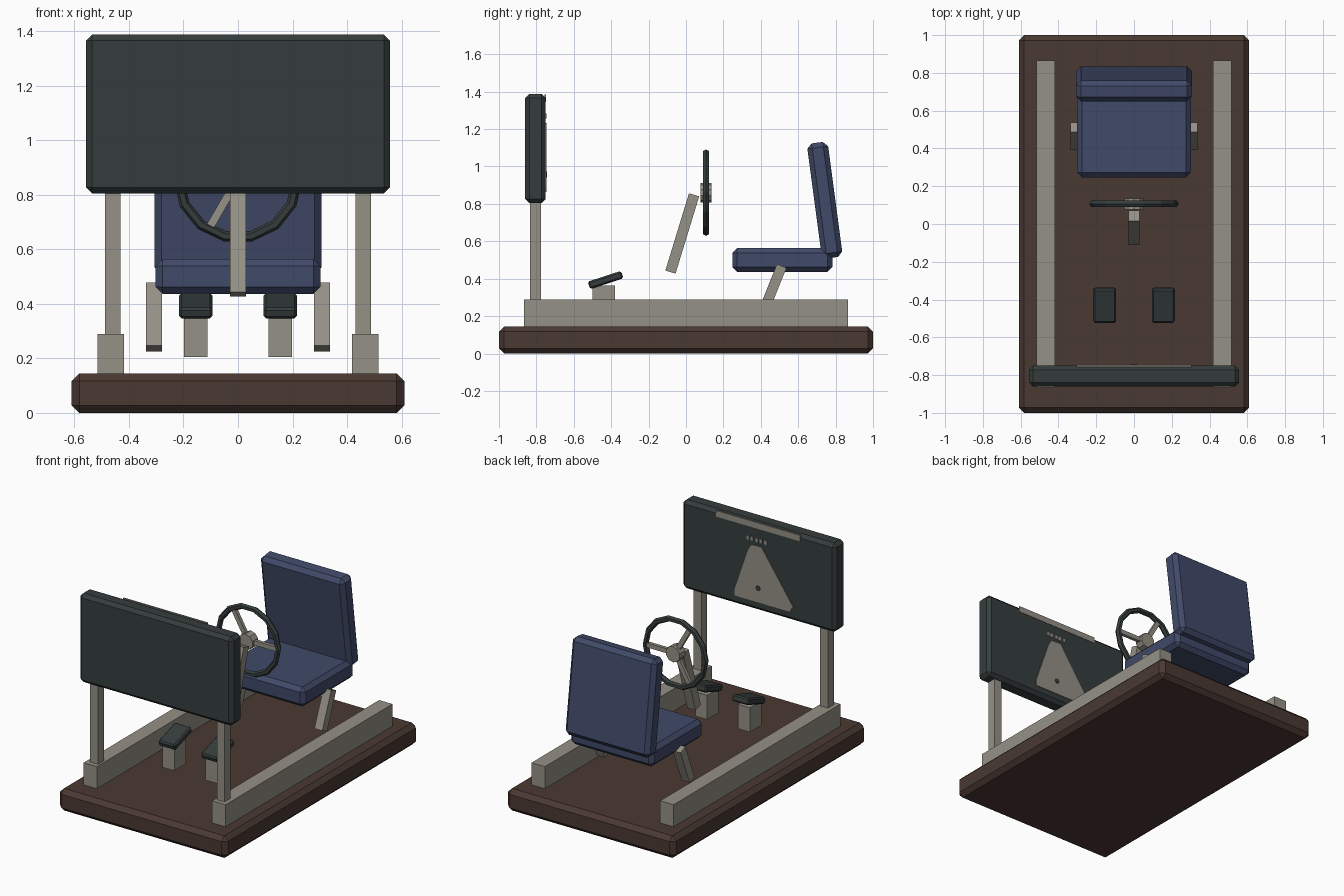
import bpy, bmesh, math
from mathutils import Matrix, Vector

old = bpy.data.objects.get("Cube")
if old:
    bpy.data.objects.remove(old, do_unlink=True)


def material(name, rgb):
    m = bpy.data.materials.new(name)
    m.use_nodes = True
    m.diffuse_color = (*rgb, 1)
    m.node_tree.nodes["Principled BSDF"].inputs["Base Color"].default_value = (*rgb, 1)
    return m


BROWN = material("dark_brown", (0.068, 0.040, 0.032))
GREY = material("warm_grey", (0.300, 0.282, 0.238))
DARK = material("charcoal", (0.036, 0.046, 0.046))
BLUE = material("navy_blue", (0.052, 0.068, 0.140))


def finish(name, bm, mat):
    bmesh.ops.recalc_face_normals(bm, faces=bm.faces)
    mesh = bpy.data.meshes.new(name)
    bm.to_mesh(mesh)
    bm.free()
    mesh.materials.append(mat)
    obj = bpy.data.objects.new(name, mesh)
    bpy.context.collection.objects.link(obj)
    return obj


def box(name, center, size, mat, tilt=0, roll=0, bevel=0):
    """Box tilted about x and rolled about y, in degrees, with chamfered edges."""
    bm = bmesh.new()
    bmesh.ops.create_cube(bm, size=1)
    bmesh.ops.scale(bm, vec=size, verts=bm.verts)
    if bevel:
        bmesh.ops.bevel(bm, geom=bm.edges[:], offset=bevel, segments=1,
                        affect='EDGES', profile=0.5)
    turn = Matrix.Rotation(math.radians(tilt), 4, 'X') @ Matrix.Rotation(math.radians(roll), 4, 'Y')
    bm.transform(Matrix.Translation(center) @ turn)
    return finish(name, bm, mat)


def plate(name, outline, y, thick, mat):
    """Flat plate in the xz plane, extruded towards the back."""
    bm = bmesh.new()
    face = bm.faces.new([bm.verts.new((x, y, z)) for x, z in outline])
    new = bmesh.ops.extrude_face_region(bm, geom=[face])["geom"]
    bmesh.ops.translate(bm, vec=(0, thick, 0),
                        verts=[v for v in new if isinstance(v, bmesh.types.BMVert)])
    return finish(name, bm, mat)


# Platform
box("platform", (0, 0, 0.0725), (1.22, 2, 0.145), BROWN, bevel=0.028)

# Paired parts on both sides
for side, s in (("left", 1), ("right", -1)):
    box(f"{side}_rail", (s * 0.467, 0, 0.2175), (0.097, 1.73, 0.145), GREY)
    box(f"{side}_screen_post", (s * 0.46, -0.805, 0.56), (0.057, 0.06, 0.56), GREY)
    box(f"{side}_seat_bracket", (s * 0.308, 0.465, 0.352), (0.057, 0.055, 0.25), GREY, tilt=-22)
    box(f"{side}_pedal_stem", (s * 0.155, -0.44, 0.285), (0.085, 0.12, 0.16), GREY)
    box(f"{side}_pedal", (s * 0.155, -0.43, 0.393), (0.122, 0.188, 0.042), DARK,
        tilt=18, bevel=0.009)

# Seat
box("seat_cushion", (0, 0.515, 0.5), (0.605, 0.535, 0.128), BLUE, bevel=0.026)
box("seat_back", (0, 0.742, 0.82), (0.612, 0.112, 0.62), BLUE, tilt=7.6, bevel=0.026)

# Screen
box("screen_housing", (0, -0.805, 1.096), (1.114, 0.11, 0.582), DARK, bevel=0.022)

# Display details on the driver's side
box("display_banner", (0, -0.752, 1.365), (0.61, 0.009, 0.04), GREY)
road = [(0.045, 1.23), (-0.025, 1.232), (-0.054, 1.19), (-0.255, 0.90),
        (-0.225, 0.864), (0.17, 0.864), (0.17, 0.905), (0.07, 1.195)]
plate("display_road", road, -0.752, 0.006, GREY)
for i, x in enumerate((0.075, 0.045, 0.008, -0.02, -0.055)):
    box(f"display_mark_{i + 1}", (x, -0.749, 1.27), (0.02, 0.006, 0.026), GREY)
hexagon = [(0.018 * math.cos(a * math.pi / 3), 0.957 + 0.018 * math.sin(a * math.pi / 3))
           for a in range(6)]
plate("display_marker", hexagon, -0.748, 0.005, DARK)

# Steering column
box("steering_column", (0, -0.02, 0.642), (0.06, 0.057, 0.432), GREY, tilt=-17)

# Steering wheel
WHEEL = Vector((0, 0.107, 0.86))
bpy.ops.mesh.primitive_torus_add(major_segments=14, minor_segments=6, major_radius=0.218,
                                 minor_radius=0.019, location=WHEEL,
                                 rotation=(math.pi / 2, 0, 0))
rim = bpy.context.object
rim.name = "steering_wheel_rim"
rim.data.materials.append(DARK)

bpy.ops.mesh.primitive_cylinder_add(vertices=10, radius=0.052, depth=0.058, location=WHEEL,
                                    rotation=(math.pi / 2, 0, 0))
hub = bpy.context.object
hub.name = "steering_wheel_hub"
hub.data.materials.append(GREY)

for i in range(3):
    angle = math.radians(120 * i)
    mid = WHEEL + Vector((math.cos(angle), 0, math.sin(angle))) * 0.115
    box(f"steering_wheel_spoke_{i + 1}", mid, (0.19, 0.022, 0.03), GREY, roll=-120 * i)
